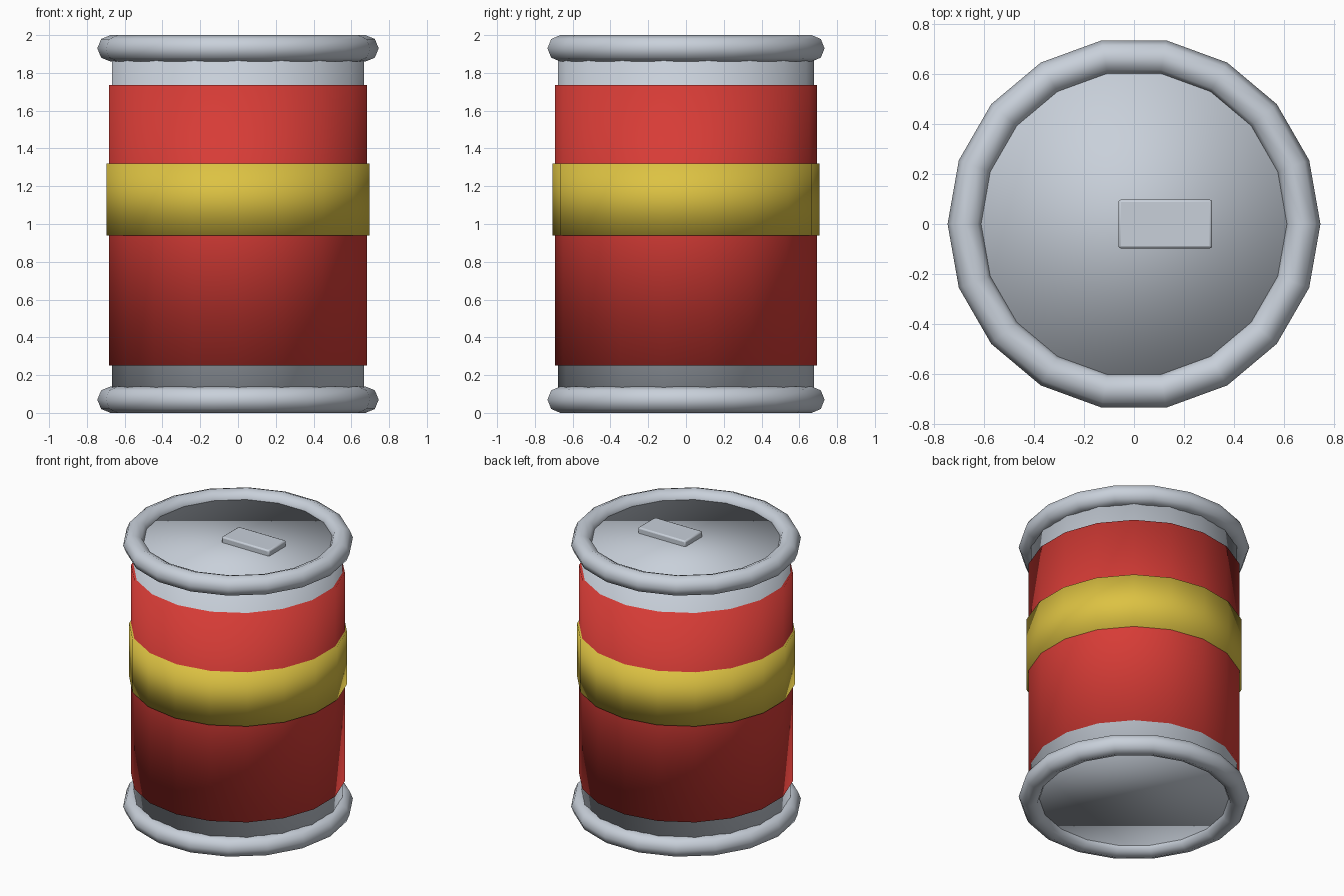
import bpy
import math

cube = bpy.data.objects.get("Cube")
if cube:
    bpy.data.objects.remove(cube, do_unlink=True)


def make_material(name, rgb):
    mat = bpy.data.materials.new(name)
    mat.use_nodes = True
    colour = (*rgb, 1.0)
    mat.diffuse_color = colour
    mat.node_tree.nodes["Principled BSDF"].inputs["Base Color"].default_value = colour
    return mat


steel = make_material("steel grey", (0.58, 0.63, 0.70))
red = make_material("label red", (0.68, 0.045, 0.037))
yellow = make_material("band yellow", (0.72, 0.54, 0.055))

SIDES = 18


def finish(name, mat):
    obj = bpy.context.object
    obj.name = name
    obj.data.materials.append(mat)
    return obj


def drum(name, radius, bottom, top, mat):
    """Capped cylinder, smoothed over its rims as well as its sides."""
    bpy.ops.mesh.primitive_cylinder_add(
        vertices=SIDES, radius=radius, depth=top - bottom,
        location=(0, 0, (bottom + top) / 2))
    bpy.ops.object.shade_smooth()
    return finish(name, mat)


def rim(name, z):
    """Rolled rim ring."""
    bpy.ops.mesh.primitive_torus_add(
        major_segments=SIDES, minor_segments=8,
        major_radius=0.675, minor_radius=0.07, location=(0, 0, z))
    bpy.ops.object.shade_smooth()
    return finish(name, mat=steel)


# Can body with its wrapped label and raised band
drum("can_body", 0.677, 0.055, 1.945, steel)
drum("label", 0.693, 0.25, 1.735, red)
drum("label_band", 0.706, 0.94, 1.32, yellow)

# Rolled rims at both ends
rim("top_rim", 1.93)
rim("bottom_rim", 0.07)

# Pull tab on the lid, slightly off centre
bpy.ops.mesh.primitive_cube_add(size=1, location=(0.125, 0, 1.96))
tab = finish("pull_tab", steel)
tab.scale = (0.375, 0.195, 0.05)
bpy.ops.object.transform_apply(location=False, rotation=False, scale=True)
bevel = tab.modifiers.new("soft edges", 'BEVEL')
bevel.width = 0.01
bevel.segments = 2
bpy.ops.object.shade_smooth_by_angle(angle=math.radians(50))
